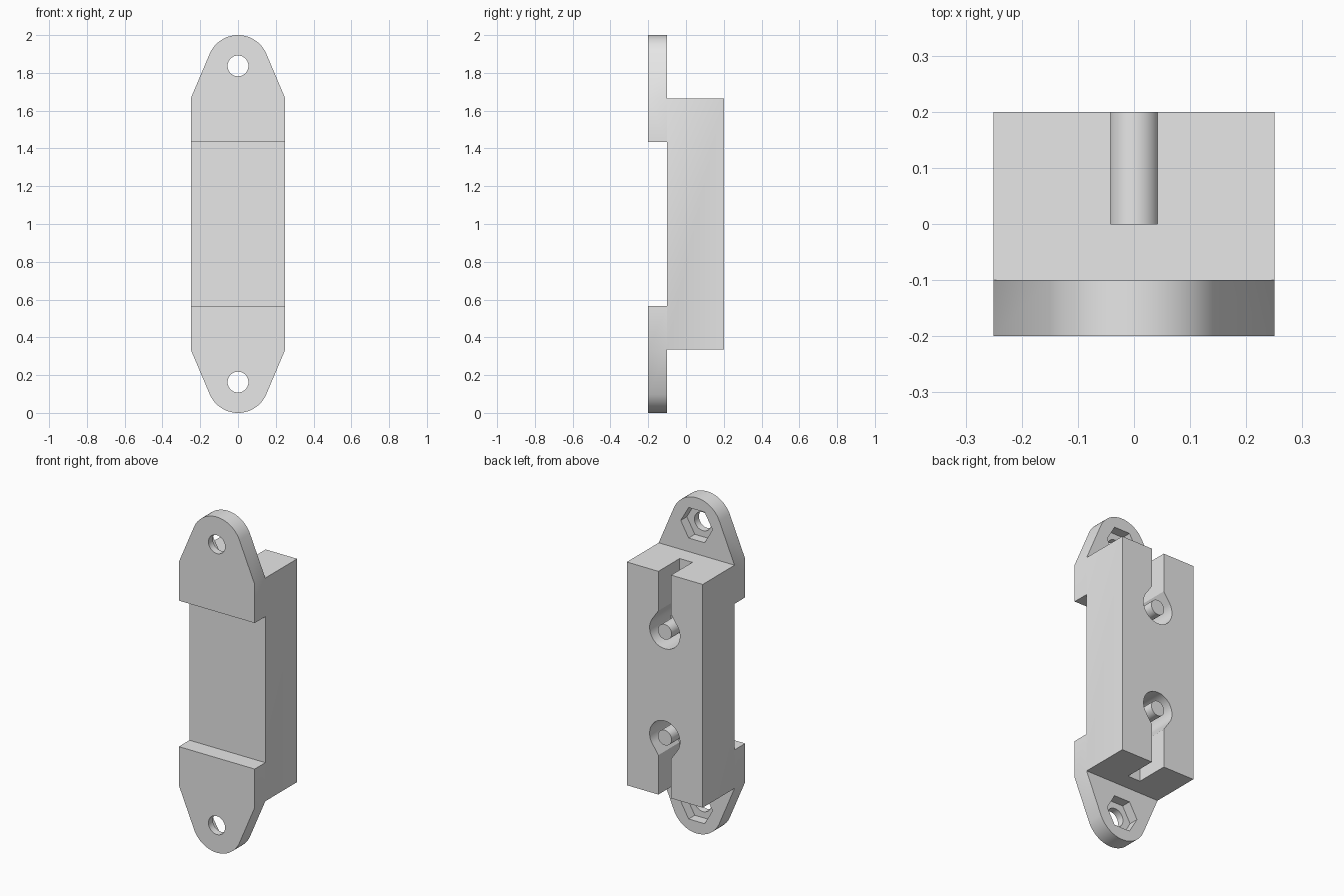
import bpy, bmesh
from math import sin, cos, pi, atan2, acos, hypot, radians

if "Cube" in bpy.data.objects:
    bpy.data.objects.remove(bpy.data.objects["Cube"], do_unlink=True)

grey = bpy.data.materials.new("light_grey")
grey.use_nodes = True
grey.diffuse_color = (0.8, 0.8, 0.8, 1)
grey.node_tree.nodes["Principled BSDF"].inputs["Base Color"].default_value = (0.8, 0.8, 0.8, 1)

HALF_W = 0.25                       # half width of the bracket
SHOULDER, EAR_Z, EAR_R = 0.665, 0.837, 0.163   # heights measured from the middle
KEY_Z, KEY_R, SLOT = 0.315, 0.1, 0.042
MID = 1.0


def arc(cz, r, a0, a1, n):
    """Points (x, z) along an arc, both ends included."""
    return [(r * cos(a0 + (a1 - a0) * i / n), cz + r * sin(a0 + (a1 - a0) * i / n))
            for i in range(n + 1)]


def circle(cz, r, n=40):
    return arc(cz, r, 0, 2 * pi, n)[:-1]


def rect(z0, z1, w):
    return [(-w, z0), (w, z0), (w, z1), (-w, z1)]


def prism(name, profile, y0, y1, side=1):
    """Extrude an (x, z) profile from y0 to y1; side=-1 flips it to the lower half."""
    bm = bmesh.new()
    face = bm.faces.new([bm.verts.new((x, y0, MID + side * z)) for x, z in profile])
    new = bmesh.ops.extrude_face_region(bm, geom=[face])["geom"]
    bmesh.ops.translate(bm, vec=(0, y1 - y0, 0),
                        verts=[v for v in new if isinstance(v, bmesh.types.BMVert)])
    bmesh.ops.recalc_face_normals(bm, faces=bm.faces)
    mesh = bpy.data.meshes.new(name)
    bm.to_mesh(mesh)
    bm.free()
    mesh.materials.append(grey)
    obj = bpy.data.objects.new(name, mesh)
    bpy.context.collection.objects.link(obj)
    return obj


def activate(obj):
    bpy.ops.object.select_all(action='DESELECT')
    obj.select_set(True)
    bpy.context.view_layer.objects.active = obj


def cut(target, cutter):
    cutter.hide_render = True
    mod = target.modifiers.new("cut", 'BOOLEAN')
    mod.operation, mod.solver, mod.object = 'DIFFERENCE', 'EXACT', cutter
    activate(target)
    bpy.ops.object.modifier_apply(modifier=mod.name)
    bpy.data.objects.remove(cutter, do_unlink=True)


# Bracket outline: straight sides with rounded ears tangent to the shoulders
drop = SHOULDER - EAR_Z
tangent = atan2(drop, HALF_W) + acos(EAR_R / hypot(HALF_W, drop))
top = [(HALF_W, SHOULDER)] + arc(EAR_Z, EAR_R, tangent, pi - tangent, 32) + [(-HALF_W, SHOULDER)]
outline = top + [(-x, -z) for x, z in top]
bracket = prism("bracket_body", outline, -0.2, 0.2)

# Shallow channel across the front
cut(bracket, prism("channel_cutter", rect(-0.435, 0.435, 0.4), -0.3, -0.1))

# Keyhole profile: round hole flaring into a straight slot open at the end
key_profile = (arc(KEY_Z, KEY_R, radians(142), radians(398), 36)
               + [(SLOT, KEY_Z + 0.115), (SLOT, 0.8), (-SLOT, 0.8), (-SLOT, KEY_Z + 0.115)])

for side, label in ((1, "upper"), (-1, "lower")):
    # Thin ear, with a screw hole and a hexagonal nut pocket behind it
    cut(bracket, prism("ear_cutter", rect(SHOULDER, 1.2, 0.4), -0.1, 0.3, side))
    cut(bracket, prism("hole_cutter", circle(EAR_Z, 0.055), -0.3, 0.1, side))
    cut(bracket, prism("nut_cutter", circle(EAR_Z, 0.105, 6), -0.158, 0, side))
    # Keyhole slot in the back with a round pin in its middle
    cut(bracket, prism("key_cutter", key_profile, 0, 0.3, side))
    pin = prism(label + "_pin", circle(KEY_Z, 0.045, 32), -0.02, 0.2, side)
    activate(pin)
    bpy.ops.object.shade_smooth_by_angle(angle=radians(30))

activate(bracket)
bpy.ops.object.shade_smooth_by_angle(angle=radians(30))
